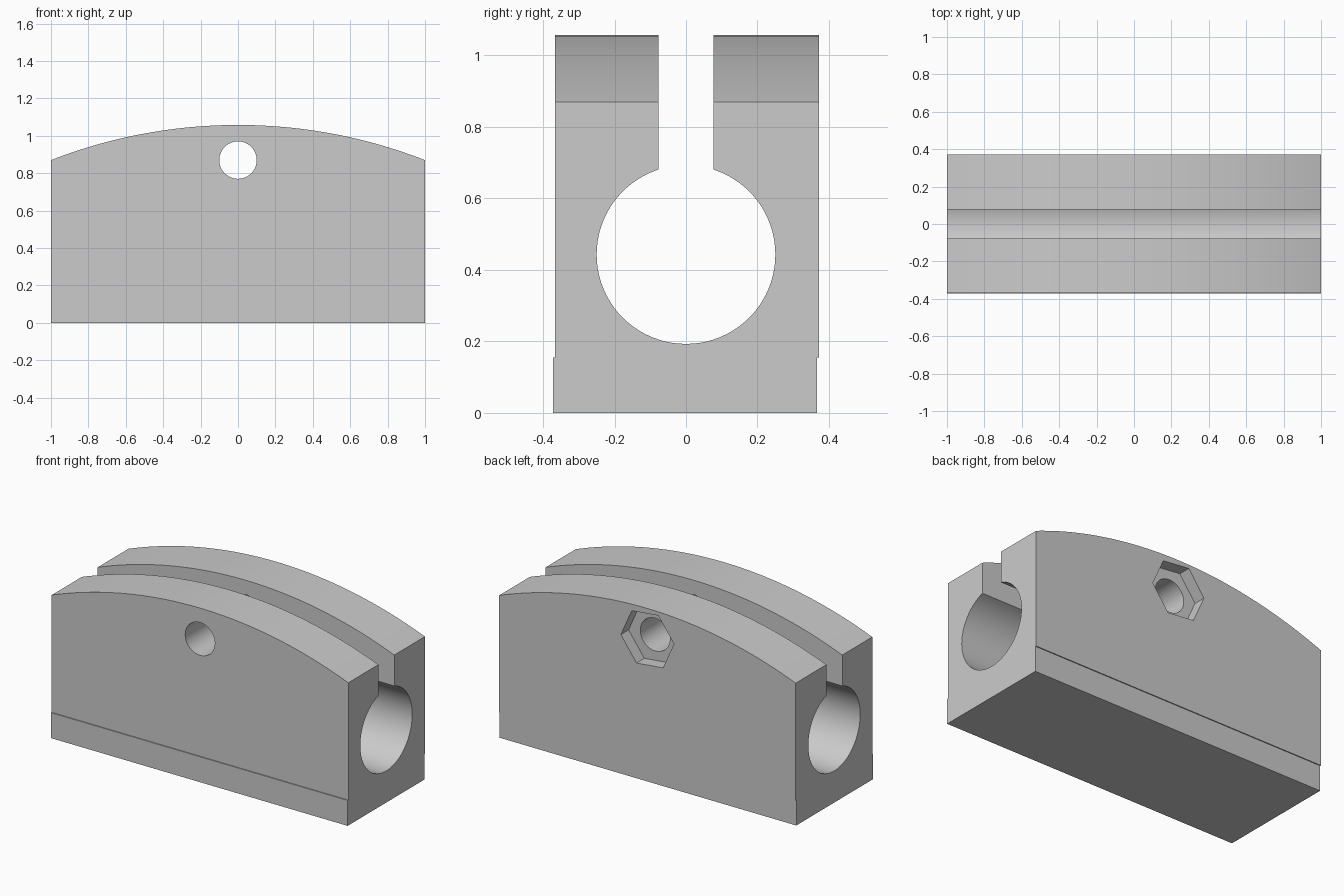
import bpy
import bmesh
from math import sin, cos, asin, radians
from mathutils import Matrix, Vector

if "Cube" in bpy.data.objects:
    bpy.data.objects.remove(bpy.data.objects["Cube"], do_unlink=True)

HALF_SLOT, BORE_R, BORE_Z = 0.077, 0.25, 0.443
END_Z, TOP_Z = 0.87, 1.058
FRONT_Y, BACK_Y = -0.366, 0.372
BOLT_Z, BOLT_R, NUT_R, NUT_DEPTH = 0.87, 0.1, 0.18, 0.075

grey = bpy.data.materials.new("plain grey")
grey.use_nodes = True
colour = (0.6, 0.6, 0.6, 1)
grey.diffuse_color = colour
grey.node_tree.nodes["Principled BSDF"].inputs["Base Color"].default_value = colour


def prism(name, points, sweep):
    """Extrude a closed outline of 3D points along a vector."""
    bm = bmesh.new()
    face = bm.faces.new([bm.verts.new(p) for p in points])
    extruded = bmesh.ops.extrude_face_region(bm, geom=[face], use_keep_orig=True)["geom"]
    verts = [g for g in extruded if isinstance(g, bmesh.types.BMVert)]
    bmesh.ops.translate(bm, verts=verts, vec=Vector(sweep))
    bmesh.ops.recalc_face_normals(bm, faces=bm.faces)
    mesh = bpy.data.meshes.new(name)
    bm.to_mesh(mesh)
    bm.free()
    mesh.materials.append(grey)
    obj = bpy.data.objects.new(name, mesh)
    bpy.context.collection.objects.link(obj)
    return obj


def ring(radius, sides, y, turn=0):
    """Outline around the bolt axis."""
    angles = [radians(360 * i / sides + turn) for i in range(sides)]
    return [(radius * cos(a), y, BOLT_Z + radius * sin(a)) for a in angles]


def combine(obj, cutter, operation):
    """Apply a boolean and discard the helper."""
    cutter.hide_render = True
    mod = obj.modifiers.new("cut", "BOOLEAN")
    mod.operation, mod.object, mod.solver = operation, cutter, "EXACT"
    bpy.context.view_layer.objects.active = obj
    bpy.ops.object.modifier_apply(modifier=mod.name)
    bpy.data.objects.remove(cutter, do_unlink=True)


# Clamp cross-section: keyhole bore with slot, and a base shifted to the front
gap = asin(HALF_SLOT / BORE_R)
steps = 72
bore = []
for i in range(steps + 1):
    a = gap + (radians(360) - 2 * gap) * i / steps
    bore.append((BORE_R * sin(a), BORE_Z + BORE_R * cos(a)))
step_z, top = 0.155, TOP_Z + 0.1
section = [(-HALF_SLOT, top), (FRONT_Y, top), (FRONT_Y, step_z), (-BACK_Y, step_z),
           (-BACK_Y, 0), (-FRONT_Y, 0), (-FRONT_Y, step_z), (BACK_Y, step_z),
           (BACK_Y, top), (HALF_SLOT, top)] + bore
body = prism("clamp_block", [(-1, y, z) for y, z in section], (2, 0, 0))

# Arched top
rise = TOP_Z - END_Z
arc_r = (1 + rise ** 2) / (2 * rise)
sweep = asin(1 / arc_r)
arc = []
for i in range(49):
    a = sweep * (1 - i / 24)
    arc.append((arc_r * sin(a), -1, TOP_Z - arc_r * (1 - cos(a))))
arch = prism("arch_cutter", [(-1, -1, -1), (1, -1, -1)] + arc, (0, 2, 0))
combine(body, arch, "INTERSECT")

# Bolt hole through both jaws, nut pocket on the back
combine(body, prism("bolt_cutter", ring(BOLT_R, 48, -1), (0, 2, 0)), "DIFFERENCE")
pocket = prism("nut_cutter", ring(NUT_R, 6, BACK_Y - NUT_DEPTH, -6), (0, 0.5, 0))
combine(body, pocket, "DIFFERENCE")

# Smooth curved walls, crisp edges
bpy.ops.object.select_all(action="DESELECT")
body.select_set(True)
bpy.context.view_layer.objects.active = body
bpy.ops.object.shade_smooth_by_angle(angle=radians(30))
